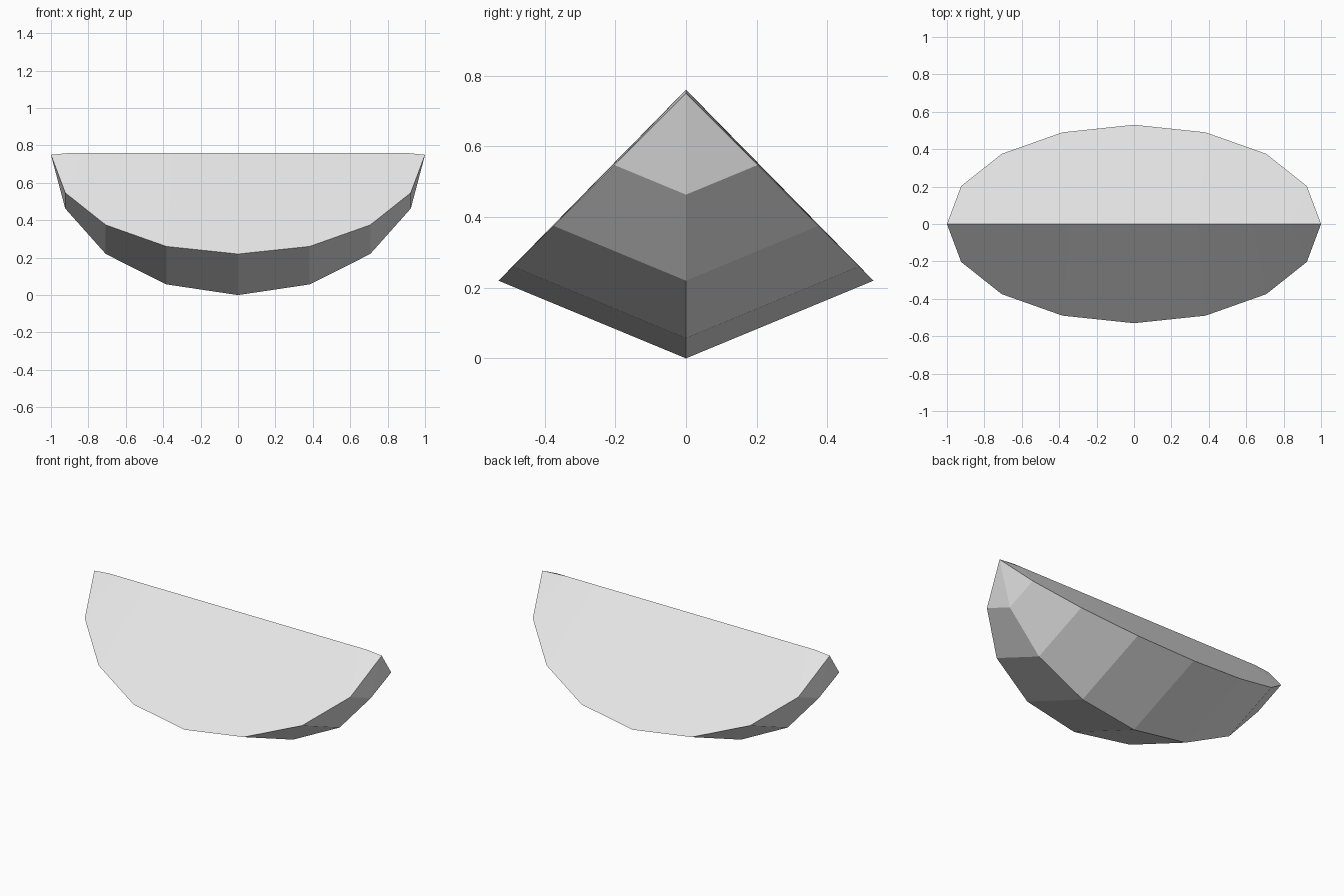
import bpy, bmesh
from math import sin, cos, pi

cube = bpy.data.objects.get("Cube")
if cube:
    bpy.data.objects.remove(cube, do_unlink=True)

RADIUS = 0.75     # wedge depth, also the height of its tips
RIDGE_Z = 0.76    # crest where the two cut faces meet
RIDGE_HALF = 0.9  # half length of the crest
STEPS = 8         # facets from tip to tip

mat = bpy.data.materials.new("light grey")
mat.use_nodes = True
grey = (0.8, 0.8, 0.8, 1)
mat.diffuse_color = grey
bsdf = mat.node_tree.nodes["Principled BSDF"]
bsdf.inputs["Base Color"].default_value = grey
bsdf.inputs["Roughness"].default_value = 0.8

bm = bmesh.new()


def ring(i):
    """Front corner, bottom and back corner of one cross-section."""
    t = pi * i / STEPS
    r = RADIUS * sin(t)
    return [bm.verts.new((-cos(t), r * sin(a), RADIUS - r * cos(a)))
            for a in (-pi / 4, 0, pi / 4)]


# Cross-sections between the two pointed tips, and the crest above them
left_tip = bm.verts.new((1, 0, RADIUS))
right_tip = bm.verts.new((-1, 0, RADIUS))
rings = [[right_tip] * 3] + [ring(i) for i in range(1, STEPS)] + [[left_tip] * 3]
crest = [bm.verts.new((-cos(pi * i / STEPS) * RIDGE_HALF, 0, RIDGE_Z))
         for i in range(STEPS + 1)]


def face(*verts):
    bm.faces.new(list(dict.fromkeys(verts)))


for i in range(STEPS):
    a, b = rings[i], rings[i + 1]
    # Curved rind, two facets wide
    for j in range(2):
        face(a[j], a[j + 1], b[j + 1], b[j])
    # Front and back cut faces
    face(crest[i], a[0], b[0], crest[i + 1])
    face(crest[i], crest[i + 1], b[2], a[2])

# Small closing facets between tips and crest are shared edges, so only normals remain
bmesh.ops.recalc_face_normals(bm, faces=bm.faces)
mesh = bpy.data.meshes.new("fruit_wedge")
bm.to_mesh(mesh)
bm.free()
mesh.materials.append(mat)
bpy.context.collection.objects.link(bpy.data.objects.new("fruit_wedge", mesh))
